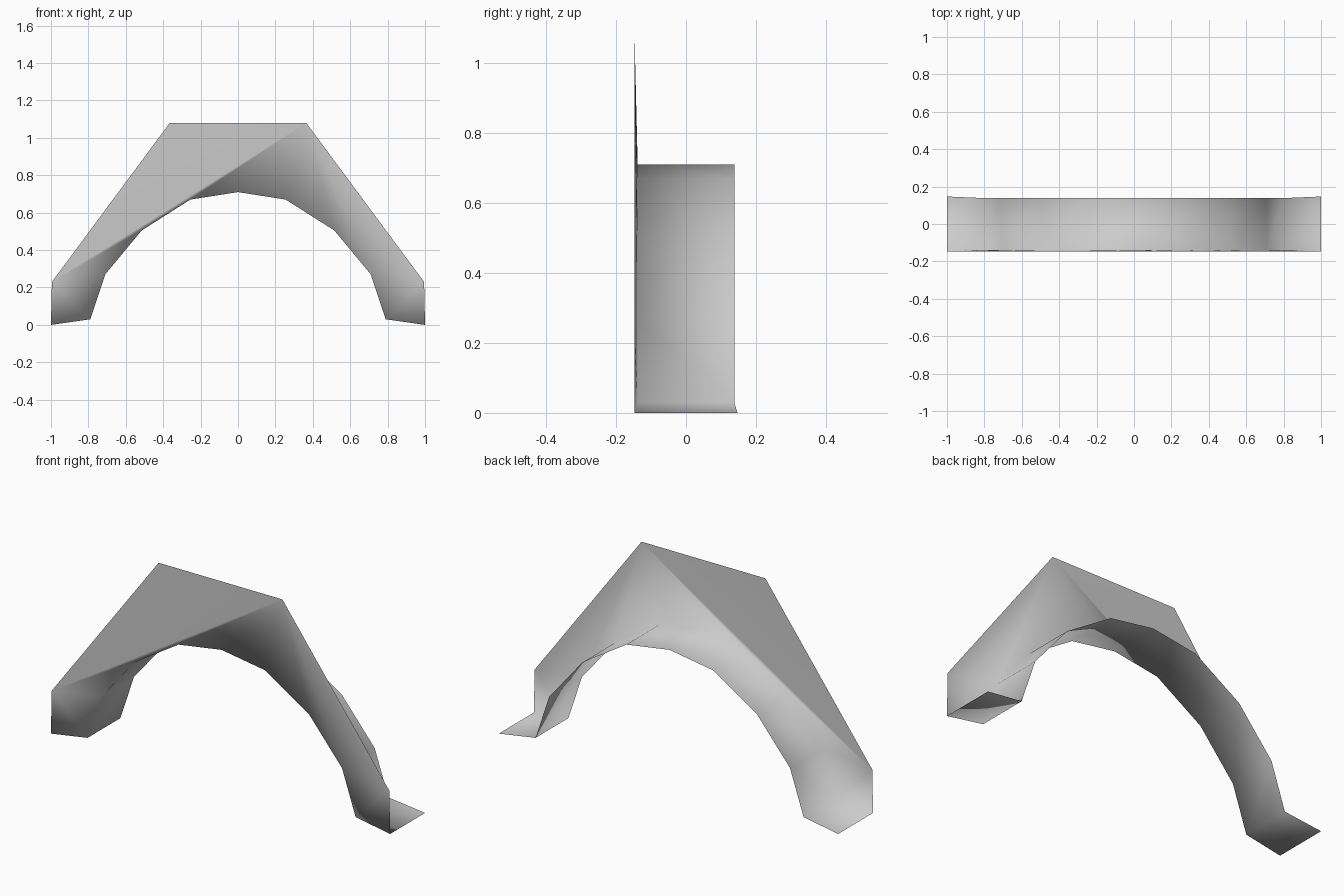
import bpy
import bmesh

# Remove the default object only
cube = bpy.data.objects.get("Cube")
if cube:
    bpy.data.objects.remove(cube, do_unlink=True)

# Single plaster grey material
plaster = bpy.data.materials.new("plaster_grey")
plaster.use_nodes = True
grey = (0.6, 0.6, 0.6, 1.0)
plaster.diffuse_color = grey
plaster.node_tree.nodes["Principled BSDF"].inputs["Base Color"].default_value = grey

# Left half of the arch opening, mirrored into the full curve (x, z)
half = [(-1, 0), (-0.79, 0.03), (-0.71, 0.27), (-0.515, 0.505), (-0.255, 0.67)]
opening = half + [(0, 0.71)] + [(-x, z) for x, z in reversed(half)]
last = len(opening) - 1

# Outer outline of the face, left to right (x, z)
outline = [(-0.995, 0.23), (-0.365, 1.08), (0.365, 1.08), (0.995, 0.23)]
front, narrow = 0.147, 0.138

bm = bmesh.new()


def depth(i):
    return front if i in (0, last) else narrow


front_edge = [bm.verts.new((x, -depth(i), z)) for i, (x, z) in enumerate(opening)]
back_edge = [bm.verts.new((x, depth(i), z)) for i, (x, z) in enumerate(opening)]
left_side, top_left, top_right, right_side = [
    bm.verts.new((x, -front, z)) for x, z in outline]

# Underside of the arch, with the splayed feet
for i in range(last):
    bm.faces.new((front_edge[i], back_edge[i], back_edge[i + 1], front_edge[i + 1]))


# Front face: each outer corner fans to a run of opening points
def fan(corner, first, end):
    for i in range(first, end):
        bm.faces.new((corner, front_edge[i], front_edge[i + 1]))


left_end, right_end = 4, last - 2
fan(left_side, 0, left_end)
fan(top_right, left_end, right_end)
fan(right_side, right_end, last)
bm.faces.new((left_side, front_edge[left_end], top_right))
bm.faces.new((top_right, front_edge[right_end], right_side))
bm.faces.new((left_side, top_right, top_left))

# The whole shell is softly shaded across its folds
for face in bm.faces:
    face.smooth = True

mesh = bpy.data.meshes.new("arch_shell")
bm.to_mesh(mesh)
bm.free()
mesh.materials.append(plaster)
arch = bpy.data.objects.new("arch_shell", mesh)
bpy.context.collection.objects.link(arch)
